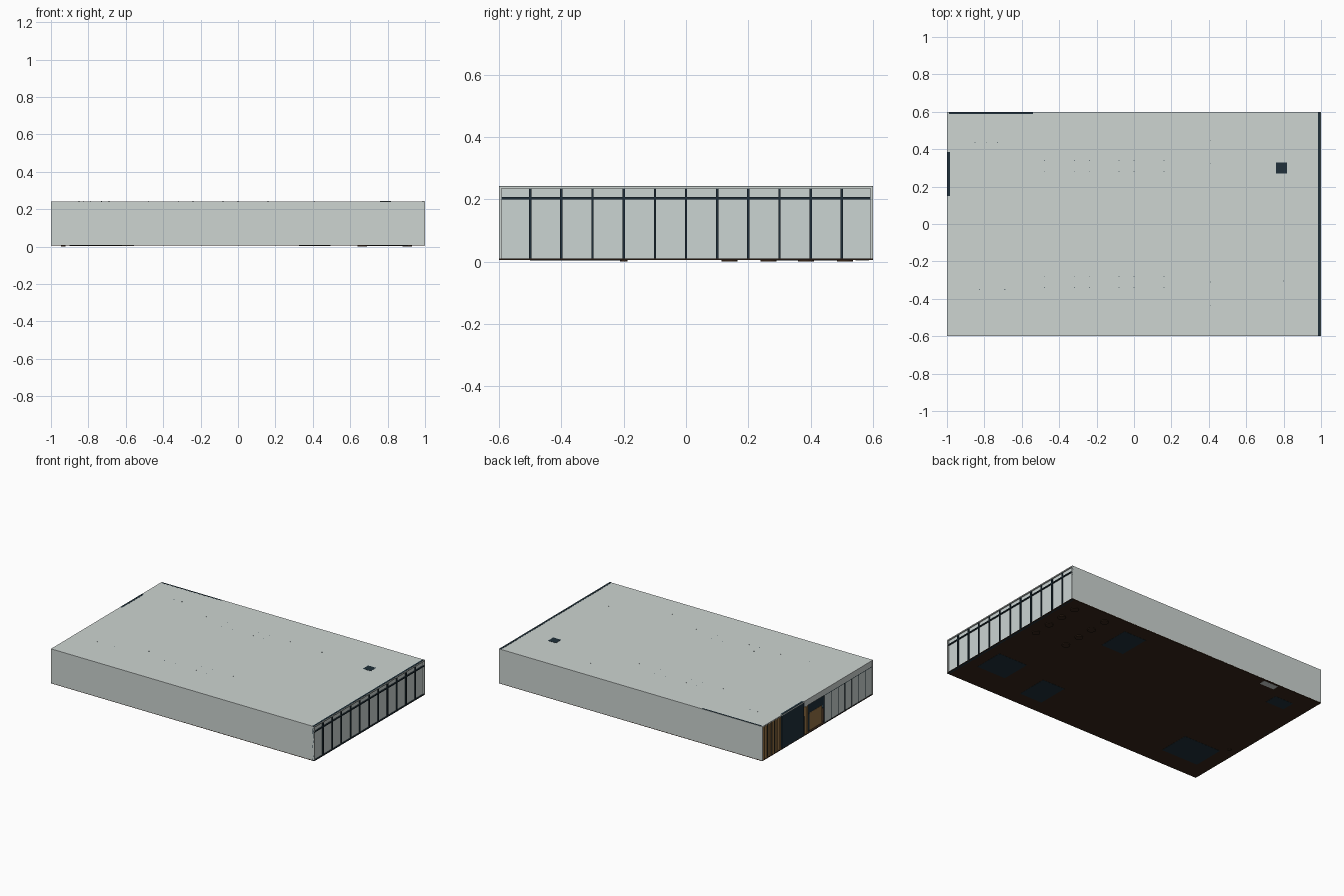
import bpy, bmesh, math
from mathutils import Matrix


def mat(name, r, g, b):
    m = bpy.data.materials.new(name)
    m.diffuse_color = (r, g, b, 1)
    return m


WALL = mat("pale_plaster", 0.61, 0.66, 0.64)
GLASS = mat("pale_glass", 0.60, 0.66, 0.65)
NAVY = mat("dark_slate", 0.014, 0.030, 0.042)
FLOOR = mat("dark_brown_floor", 0.038, 0.019, 0.010)
WOOD = mat("tan_wood", 0.30, 0.17, 0.06)
FABRIC = mat("grey_fabric", 0.20, 0.22, 0.22)


def build(name, m, boxes=(), cyls=()):
    """One object from boxes (x0,x1,y0,y1,z0,z1) and cylinders (x,y,r,z0,z1)."""
    bm = bmesh.new()
    for x0, x1, y0, y1, z0, z1 in boxes:
        M = Matrix.Translation(((x0 + x1) / 2, (y0 + y1) / 2, (z0 + z1) / 2))
        bmesh.ops.create_cube(bm, size=1, matrix=M @ Matrix.Diagonal((x1 - x0, y1 - y0, z1 - z0, 1)))
    for x, y, r, z0, z1 in cyls:
        bmesh.ops.create_cone(bm, cap_ends=True, segments=20, radius1=r, radius2=r,
                              depth=z1 - z0, matrix=Matrix.Translation((x, y, (z0 + z1) / 2)))
    me = bpy.data.meshes.new(name)
    bm.to_mesh(me)
    bm.free()
    me.materials.append(m)
    ob = bpy.data.objects.new(name, me)
    bpy.context.collection.objects.link(ob)
    return ob


def around(x, y, hx, hy, z0, z1):
    return (x - hx, x + hx, y - hy, y + hy, z0, z1)


F, T = 0.005, 0.242      # floor underside, roof top

# shell
build("floor", FLOOR, [(-1, 1, -0.6, 0.6, F, 0.010)])
build("ceiling", WALL, [(-1, 1, -0.6, 0.6, 0.235, T)])
build("front_wall", WALL, [(-1, 1, -0.6, -0.592, 0.008, T - 0.001)])
build("back_wall", WALL, [(-1, 1, 0.592, 0.6, 0.008, T - 0.001)])

# right glazed wall
build("right_glass", GLASS, [(0.988, 0.992, -0.596, 0.596, 0.008, 0.238)])
bars = []
for i in range(13):
    y = max(-0.597, min(0.597, -0.6 + 0.1 * i))
    w = 0.003 if i in (3, 5, 9) else 0.004
    bars.append((0.984, 0.999, y - min(w, 0.003 if i in (0, 12) else w), y + min(w, 0.003 if i in (0, 12) else w), F, T))
bars += [(0.984, 1.0, -0.6, 0.6, 0.200, 0.207),
         (0.984, 1.0, -0.6, 0.6, F, 0.011),
         (0.984, 0.996, -0.6, 0.6, 0.238, T + 0.001)]
build("right_window_frame", NAVY, bars)

# left wall: partition glass, header, feature panel, slats
build("left_header", WALL, [(-0.999, -0.99, -0.6, 0.14, 0.20, 0.238)])
build("left_glass", GLASS, [(-0.997, -0.993, -0.596, -0.075, 0.008, 0.20)])
n = 7
lb = [around(-0.995, -0.597 + i * (0.522 / n), 0.004, 0.002, F, 0.20) for i in range(n + 1)]
lb += [(-0.999, -0.991, -0.6, -0.075, F, 0.011), (-0.999, -0.991, -0.6, -0.075, 0.197, 0.201)]
build("left_window_frame", NAVY, lb)
build("feature_panel", NAVY, [(-1.0, -0.985, 0.15, 0.385, F, T + 0.0005)])
build("door_post", WOOD, [(-0.999, -0.985, 0.105, 0.125, F, 0.20)])
build("door_leaf", WOOD, [(-0.985, -0.978, -0.07, 0.07, F, 0.13)])
build("door_transom", NAVY, [(-0.984, -0.979, -0.075, 0.15, 0.13, 0.20),
                             (-0.988, -0.979, 0.07, 0.15, F, 0.13)])
build("slat_backing", NAVY, [(-0.99, -0.98, 0.385, 0.592, F, 0.236),
                             (-0.99, -0.54, 0.588, 0.5985, 0.01, T + 0.0005)])
slats = [around(-0.994, 0.405 + i * 0.0365, 0.005, 0.010, F, 0.236) for i in range(6)]
slats += [around(-0.97 + i * 0.0365, 0.583, 0.010, 0.005, 0.01, 0.235) for i in range(12)]
build("wood_slats", WOOD, slats)

# rugs, showing on the underside of the floor
rugs = [(0.80, -0.31, 0.11, 0.105), (0.41, -0.39, 0.085, 0.11), (0.41, 0.39, 0.085, 0.11),
        (-0.76, -0.36, 0.14, 0.11), (-0.80, 0.44, 0.07, 0.045)]
build("rugs", NAVY, [around(x, y, hx, hy, F - 0.001, 0.012) for x, y, hx, hy in rugs])
build("pale_plinth", WALL, [around(-0.61, 0.565, 0.055, 0.022, F - 0.001, 0.06)])

# stools and high table
seats = [(x, y) for x in (0.665, 0.905) for y in (0.14, 0.265, 0.385, 0.51)]
build("stool_bases", FLOOR, cyls=[(x, y, 0.026, 0.0, 0.013) for x, y in seats])
build("stool_stems", NAVY, cyls=[(x, y, 0.004, 0.013, 0.06) for x, y in seats])
build("stool_seats", WOOD, cyls=[(x, y, 0.026, 0.06, 0.068) for x, y in seats])
build("high_table", WOOD, [around(0.785, 0.325, 0.06, 0.24, 0.085, 0.093)]
      + [around(0.785, 0.325 + s * 0.2, 0.04, 0.01, 0.01, 0.085) for s in (-1, 1)])
build("planter", FLOOR, cyls=[(-0.935, -0.2, 0.012, 0.0, 0.05)])

# sofas on the rugs
sofas = []
for x, y in [(0.41, -0.39), (0.41, 0.39), (0.80, -0.31), (-0.76, -0.36)]:
    s = 1 if y > 0 else -1
    sofas += [around(x, y + s * 0.05, 0.07, 0.03, 0.015, 0.045),
              around(x, y + s * 0.085, 0.07, 0.01, 0.015, 0.075)]
build("sofas", FABRIC, sofas)
build("coffee_tables", WOOD, cyls=[(x, y, 0.03, 0.012, 0.035) for x, y in
                                   [(0.41, -0.33), (0.41, 0.33), (0.80, -0.25), (-0.76, -0.30)]])
build("reception_desk", WOOD, [around(-0.8, 0.44, 0.10, 0.035, 0.012, 0.09)])

# bench desks with pendant lights above
desks, lights, cables = [], [], []
for s in (-1, 1):
    for cx in (-0.40, -0.16, 0.08):
        desks += [around(cx, s * 0.31, 0.10, 0.07, 0.055, 0.060)]
        desks += [around(cx + k * 0.09, s * 0.31, 0.004, 0.06, 0.010, 0.055) for k in (-1, 1)]
        lights.append(around(cx, s * 0.307, 0.085, 0.035, 0.165, 0.172))
        cables += [(cx + a * 0.08, s * 0.31 + b * 0.03, 0.002, 0.172, T + 0.0008)
                   for a in (-1, 1) for b in (-1, 1)]
build("bench_desks", WOOD, desks)
build("pendant_lights", NAVY, lights)
drops = [(-0.85, 0.435), (-0.79, 0.435), (-0.73, 0.435), (-0.825, -0.35), (-0.69, -0.35),
         (0.41, 0.445), (0.41, 0.325), (0.41, -0.31), (0.41, -0.435), (0.80, -0.305)]
cables += [(x, y, 0.002, 0.18, T + 0.0008) for x, y in drops]
build("light_cables", NAVY, cyls=cables)
build("drop_shades", NAVY, cyls=[(x, y, 0.015, 0.16, 0.18) for x, y in drops])
build("ceiling_mount", NAVY, [around(0.788, 0.30, 0.03, 0.029, 0.225, T + 0.001)])
